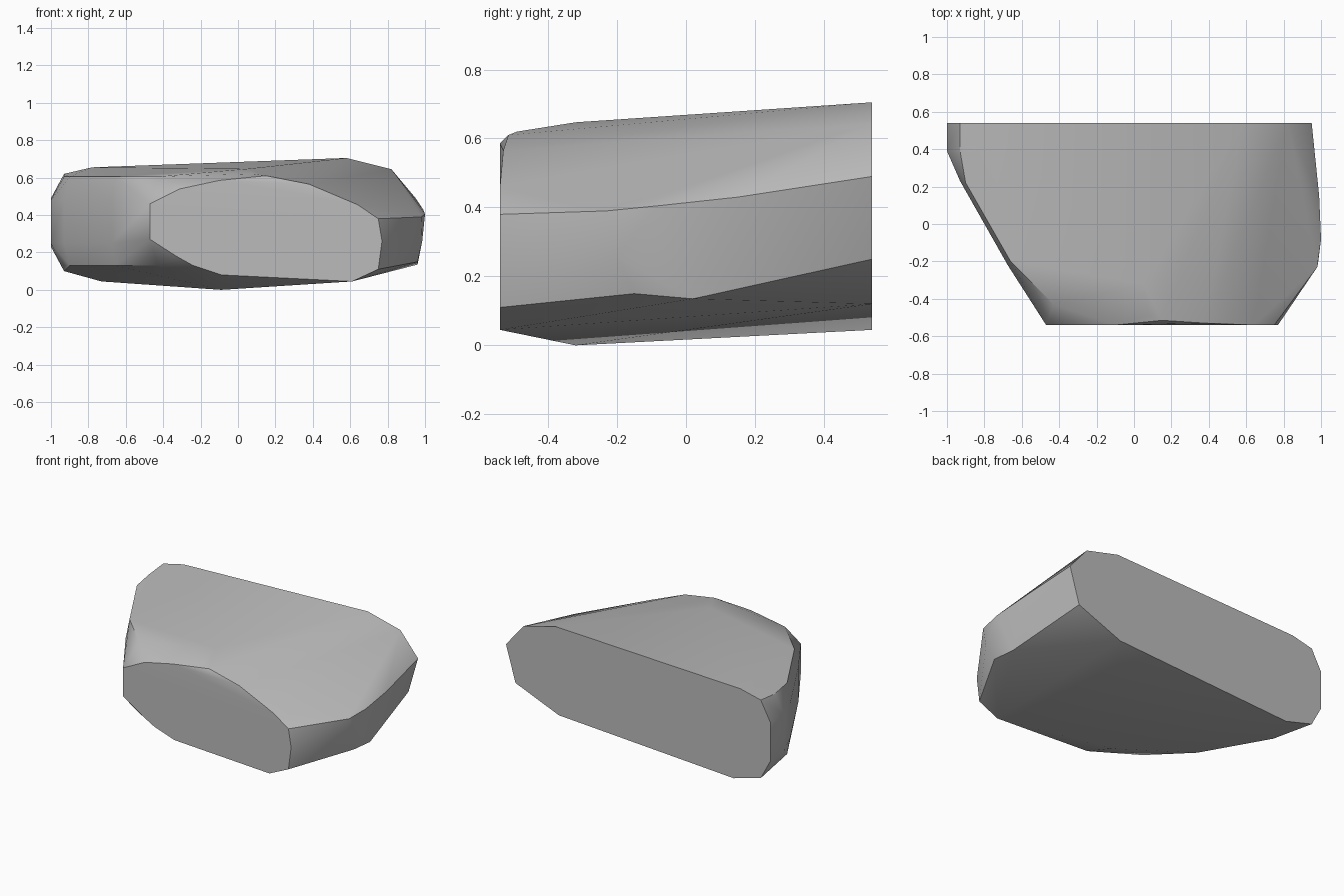
import bpy
import bmesh
import math
from mathutils import Vector

# Remove the default object
default_cube = bpy.data.objects.get("Cube")
if default_cube is not None:
    bpy.data.objects.remove(default_cube, do_unlink=True)

HALF_DEPTH = 0.54


def make_material(name, colour):
    material = bpy.data.materials.new(name)
    material.use_nodes = True
    material.diffuse_color = colour
    shader = material.node_tree.nodes["Principled BSDF"]
    shader.inputs["Base Color"].default_value = colour
    shader.inputs["Roughness"].default_value = 0.9
    return material


def place_profile(profile, depth):
    """Stand a flat outline of width and height at one depth."""
    return [Vector((x, depth, z)) for x, z in profile]


def place_wall(path, heights):
    """Repeat a plan path at several heights."""
    return [Vector((x, y, z)) for x, y in path for z in heights]


def build_rock(name, points, material):
    """Wrap the points in a faceted skin and merge its flat faces."""
    mesh = bpy.data.meshes.new(name)
    bm = bmesh.new()
    for point in points:
        bm.verts.new(point)
    hull = bmesh.ops.convex_hull(bm, input=bm.verts)
    loose = set(hull["geom_interior"]) | set(hull["geom_unused"])
    loose = [item for item in loose if isinstance(item, bmesh.types.BMVert)]
    bmesh.ops.delete(bm, geom=loose, context="VERTS")
    bmesh.ops.dissolve_limit(bm, angle_limit=math.radians(1),
                             verts=bm.verts, edges=bm.edges)
    bmesh.ops.recalc_face_normals(bm, faces=bm.faces)
    bm.to_mesh(mesh)
    bm.free()
    mesh.materials.append(material)
    rock = bpy.data.objects.new(name, mesh)
    bpy.context.collection.objects.link(rock)
    return rock


# Flat cut at the back
back_outline = [
    (-1, 0.49), (-0.93, 0.62), (-0.78, 0.655), (0.58, 0.705),
    (0.82, 0.645), (0.95, 0.49), (0.88, 0.25), (0.56, 0.12),
    (-0.73, 0.045), (-0.93, 0.1), (-1, 0.23),
]

# Flat cut at the front
front_outline = [
    (-0.47, 0.46), (-0.31, 0.54), (-0.1, 0.585), (0.64, 0.455),
    (0.75, 0.38), (0.77, 0.26), (0.75, 0.11), (0.61, 0.045),
    (-0.09, 0.08), (-0.24, 0.13), (-0.33, 0.18), (-0.47, 0.27),
]

# Slanting wall on the right: inner rim and outer belly
wall_rim = [(-0.93, 0.39), (-0.9, 0.22), (-0.66, -0.2), (-0.43, -0.43)]
wall_belly = [(-1, 0.39), (-0.93, 0.23), (-0.675, -0.22)]

# Crown, keel and bulging left end
crown = [Vector(p) for p in (
    (0.15, -0.515, 0.61), (0.38, -0.53, 0.565),
    (0.08, -0.49, 0.62), (0.05, -0.32, 0.647))]
keel = [Vector((-0.09, -0.32, 0))]
left_end = [Vector(p) for p in (
    (0.98, -0.23, 0.39), (1, -0.08, 0.405), (0.99, 0.15, 0.43),
    (0.96, 0.02, 0.135), (0.96, -0.15, 0.15), (0.985, -0.2, 0.26))]

points = (
    place_profile(back_outline, HALF_DEPTH)
    + place_profile(front_outline, -HALF_DEPTH)
    + place_wall(wall_rim, (0.13, 0.605))
    + place_wall(wall_belly, (0.25, 0.48))
    + crown + keel + left_end
)

stone = make_material("grey stone", (0.5, 0.5, 0.5, 1))
rock = build_rock("rock", points, stone)

# Soft shading with crisp edges at the cuts
bpy.ops.object.select_all(action="DESELECT")
rock.select_set(True)
bpy.context.view_layer.objects.active = rock
bpy.ops.object.shade_smooth_by_angle(angle=math.radians(30))
